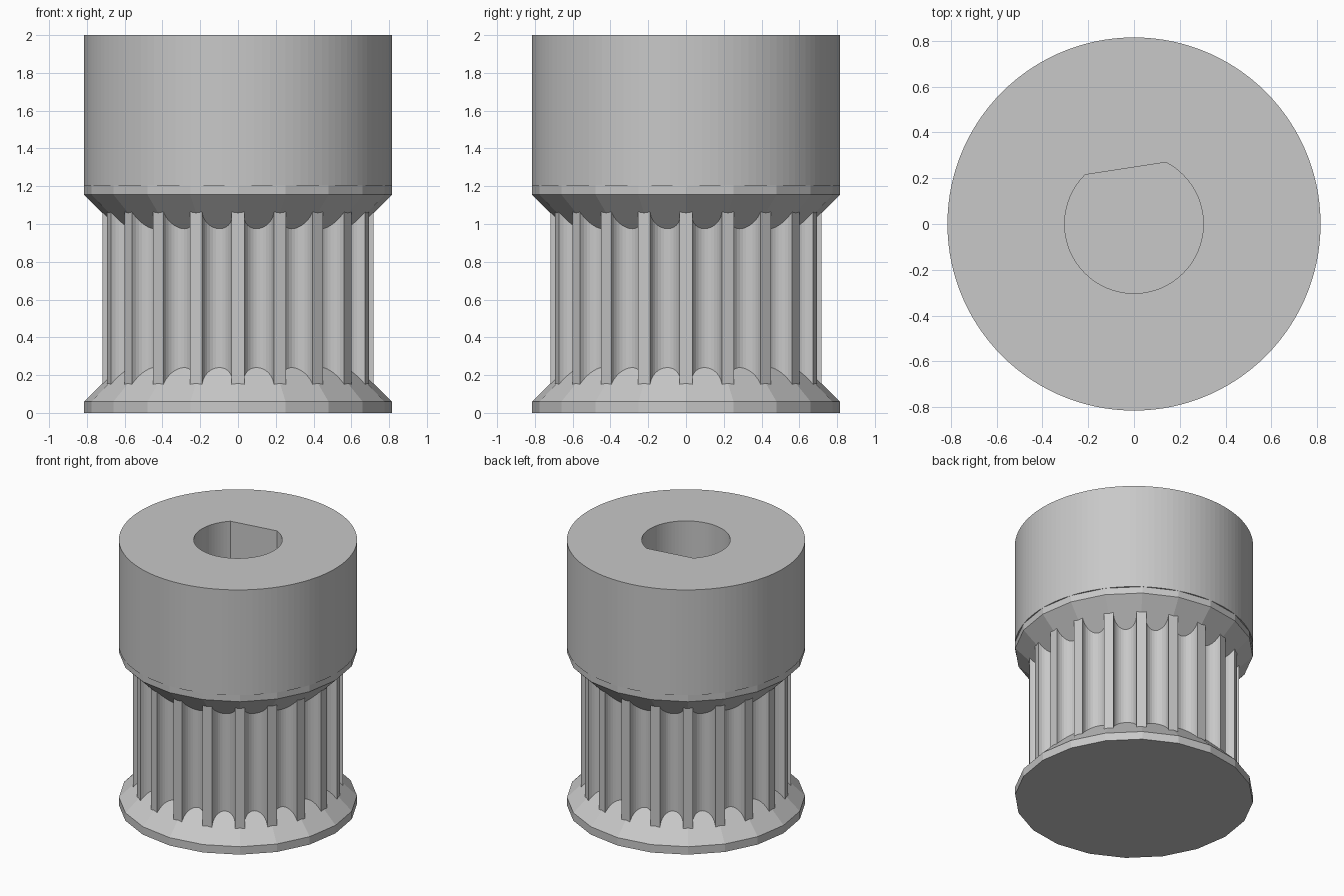
import bpy
import bmesh
from math import sin, cos, pi, radians, acos

cube = bpy.data.objects.get("Cube")
if cube:
    bpy.data.objects.remove(cube, do_unlink=True)

TEETH = 20
RIM = 0.815          # hub and flange radius
TIP = 0.72           # tooth tip radius
ROOT = 0.627         # groove floor radius
GROOVE = 0.079       # groove half width
BORE, FLAT = 0.303, 0.245

metal = bpy.data.materials.new("grey metal")
metal.use_nodes = True
grey = (0.58, 0.58, 0.58, 1)
metal.diffuse_color = grey
metal.node_tree.nodes["Principled BSDF"].inputs["Base Color"].default_value = grey


def stack(name, sections):
    """Solid made of equal-length outlines placed at rising heights."""
    bm = bmesh.new()
    rings = [[bm.verts.new((x, y, z)) for x, y in outline] for outline, z in sections]
    for low, high in zip(rings, rings[1:]):
        n = len(low)
        for i in range(n):
            j = (i + 1) % n
            bm.faces.new((low[i], low[j], high[j], high[i]))
    bm.faces.new(rings[0][::-1])
    bm.faces.new(rings[-1])
    bmesh.ops.recalc_face_normals(bm, faces=bm.faces)
    mesh = bpy.data.meshes.new(name)
    bm.to_mesh(mesh)
    bm.free()
    mesh.materials.append(metal)
    obj = bpy.data.objects.new(name, mesh)
    bpy.context.collection.objects.link(obj)
    return obj


def circle(radius, sides):
    return [(radius * cos(2 * pi * i / sides), radius * sin(2 * pi * i / sides))
            for i in range(sides)]


def tooth_outline(steps=14):
    """Round-bottomed grooves separated by narrow flat lands."""
    centre = ROOT + GROOVE
    local = [(centre - GROOVE * sin(pi * i / steps), -GROOVE * cos(pi * i / steps))
             for i in range(steps + 1)]
    edge = TIP - 0.005
    local = [(edge, -GROOVE)] + local + [(edge, GROOVE)]
    points = []
    for k in range(TEETH):
        a = (k + 0.5) * 2 * pi / TEETH
        points += [(r * cos(a) - t * sin(a), r * sin(a) + t * cos(a)) for r, t in local]
    return points


def d_outline(steps=64):
    """Circle with one flat side."""
    half = acos(FLAT / BORE)
    start = radians(98.8) + half
    sweep = 2 * pi - 2 * half
    return [(BORE * cos(start + sweep * i / steps), BORE * sin(start + sweep * i / steps))
            for i in range(steps + 1)]


# Faceted flanges with sloping inner sides
rim, neck = circle(RIM, TEETH), circle(0.6, TEETH)
stack("lower_flange", [(rim, 0), (rim, 0.06), (neck, 0.275)])
upper_flange = stack("upper_flange", [(neck, 0.94), (rim, 1.155), (rim, 1.205)])

# Toothed core and smooth round hub
teeth = tooth_outline()
core = stack("toothed_core", [(teeth, 0.1), (teeth, 1.1)])
disc = circle(RIM, 120)
hub = stack("hub", [(disc, 1.205), (disc, 2)])

# D-shaped shaft bore, closed off by the lower flange
bore = d_outline()
cutter = stack("bore_cutter", [(bore, 0.05), (bore, 2.2)])
cutter.hide_render = True
for part in (upper_flange, core, hub):
    mod = part.modifiers.new("bore", 'BOOLEAN')
    mod.operation = 'DIFFERENCE'
    mod.solver = 'EXACT'
    mod.object = cutter
    bpy.context.view_layer.objects.active = part
    bpy.ops.object.modifier_apply(modifier=mod.name)
bpy.data.objects.remove(cutter, do_unlink=True)
